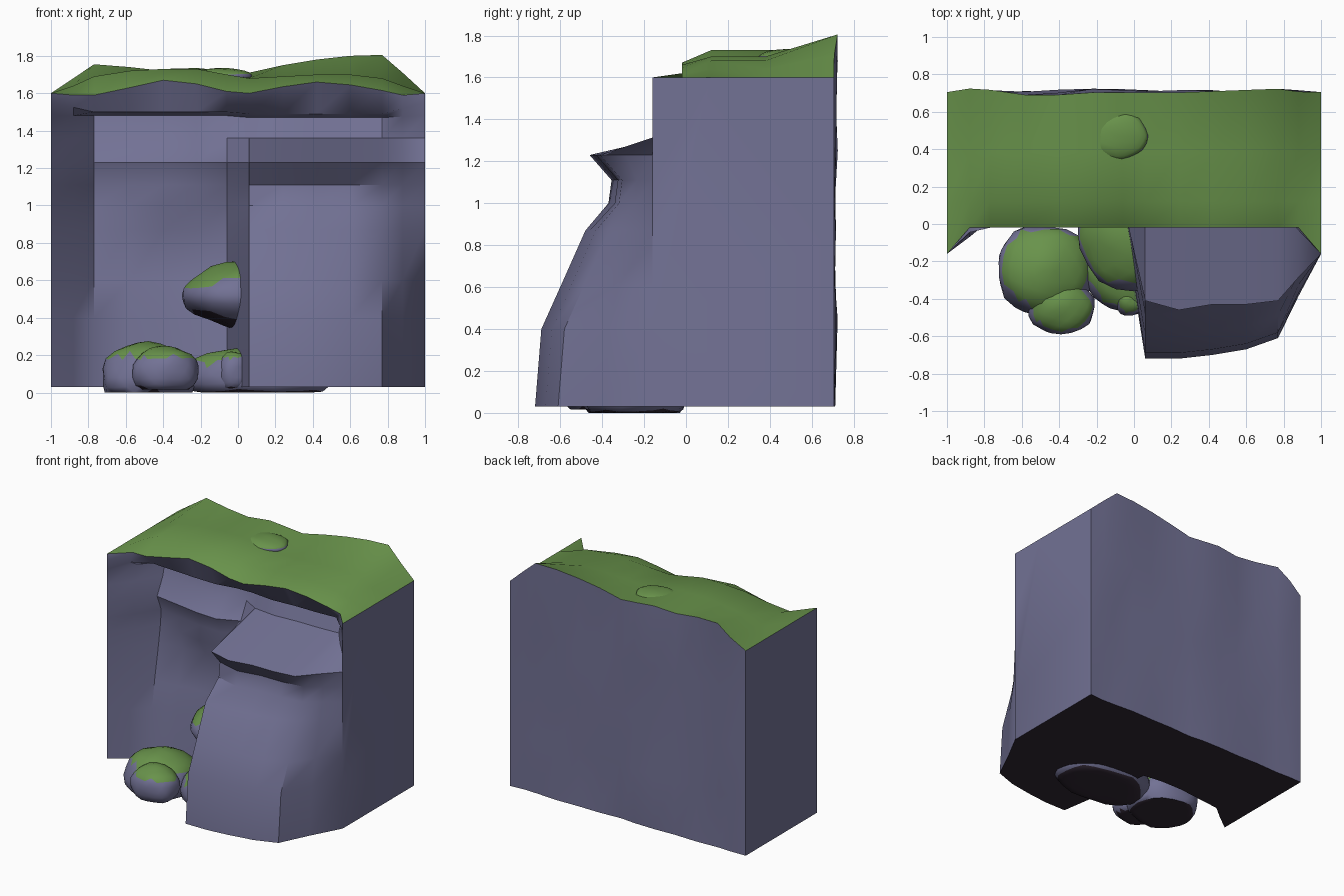
import bpy, bmesh, math
from mathutils import Vector, noise

if "Cube" in bpy.data.objects:
    bpy.data.objects.remove(bpy.data.objects["Cube"])


def material(name, rgb):
    m = bpy.data.materials.new(name)
    m.diffuse_color = (*rgb, 1)
    m.use_nodes = True
    m.node_tree.nodes["Principled BSDF"].inputs["Base Color"].default_value = m.diffuse_color
    return m


ROCK = material("rock", (0.17, 0.168, 0.30))
MOSS = material("moss", (0.14, 0.29, 0.07))
DARK = material("underside", (0.03, 0.02, 0.033))


def finish(bm, name, angle):
    bmesh.ops.recalc_face_normals(bm, faces=bm.faces[:])
    me = bpy.data.meshes.new(name)
    bm.to_mesh(me)
    bm.free()
    for m in (ROCK, MOSS, DARK):
        me.materials.append(m)
    ob = bpy.data.objects.new(name, me)
    bpy.context.collection.objects.link(ob)
    bpy.ops.object.select_all(action='DESELECT')
    ob.select_set(True)
    bpy.context.view_layer.objects.active = ob
    bpy.ops.object.shade_smooth_by_angle(angle=math.radians(angle))


# Front-face profiles (y, z) from the ground up to just under the grassy lip
RECESS = [(.02, .03), (.06, .4), (.09, .6), (.14, .87), (.16, 1.0), (.17, 1.11),
          (.12, 1.23), (.19, 1.36), (.22, 1.48), (.07, 1.5)]
BUTTRESS = [(-.72, .03), (-.69, .4), (-.60, .6), (-.48, .87), (-.37, 1.0), (-.355, 1.11),
            (-.46, 1.23), (.1, 1.36), (.14, 1.47), (.07, 1.49)]
EDGE = [(-.16, z) for z in (.03, .4, .6, .87, 1.0, 1.11, 1.23, 1.36, 1.48, 1.55)]

# x, profile, share of the side edge, y shift below and above,
# heights of the lip, the middle and the back of the top
COLUMNS = [
    (-1, RECESS, 1, 0, 0, 1.60, 1.60, 1.60),
    (-.88, RECESS, .5, 0, 0, 1.59, 1.64, 1.68),
    (-.77, RECESS, 0, 0, 0, 1.59, 1.69, 1.755),
    (-.58, RECESS, 0, .02, -.03, 1.63, 1.72, 1.74),
    (-.4, RECESS, 0, .04, -.06, 1.67, 1.73, 1.72),
    (-.22, RECESS, 0, .04, -.07, 1.65, 1.73, 1.735),
    (-.06, RECESS, 0, .02, .0, 1.61, 1.70, 1.72),
    (.06, BUTTRESS, 0, 0, .05, 1.60, 1.68, 1.71),
    (.24, BUTTRESS, 0, .0, .0, 1.635, 1.69, 1.75),
    (.42, BUTTRESS, 0, .02, .03, 1.66, 1.70, 1.78),
    (.6, BUTTRESS, 0, .05, .03, 1.645, 1.70, 1.80),
    (.77, BUTTRESS, 0, .11, .05, 1.615, 1.68, 1.805),
    (.88, BUTTRESS, .5, .11, .05, 1.59, 1.64, 1.71),
    (1, BUTTRESS, 1, 0, 0, 1.60, 1.60, 1.60),
]


def ring(x, prof, edge, low, high, lip, mid, back):
    pts = []
    for i, ((y, z), (ey, ez)) in enumerate(zip(prof, EDGE)):
        y += low if i < 4 else high if i < 7 else high * .4
        pts.append((x, y * (1 - edge) + ey * edge, z * (1 - edge) + ez * edge))
    pts.append((x, -.16 if edge == 1 else -.02, lip))
    pts += [(x, .12, mid), (x, .38, mid)]
    for z in (back, 1.25, .85, .45, .03):
        wobble = 0 if abs(x) == 1 else .035 * noise.noise((x * 3, z * 3, 2))
        pts.append((x, .705 + wobble, z))
    return pts


# Cliff: loft the column rings from left to right
bm = bmesh.new()
rings = [[bm.verts.new(p) for p in ring(*c)] for c in COLUMNS]
n = len(rings[0])
for a, b in zip(rings, rings[1:]):
    for i in range(n):
        j = (i + 1) % n
        f = bm.faces.new((a[i], a[j], b[j], b[i]))
        f.material_index = 1 if 10 <= i < 13 else 2 if i == n - 1 else 0
for r in (rings[0], rings[-1]):
    bm.faces.new(r)
bmesh.ops.triangulate(bm, faces=[f for f in bm.faces if len(f.verts) > 4])
finish(bm, "cliff", 38)


def boulder(name, centre, size, seed, floor=None, pinch=0, power=2.2):
    bm = bmesh.new()
    bmesh.ops.create_icosphere(bm, subdivisions=3, radius=1)
    for v in bm.verts:
        d = v.co.normalized()
        # slightly squared, lumpy stone
        r = sum(abs(c) ** power for c in d) ** (-1 / power)
        r *= 1 + .1 * noise.noise(d * 1.6 + Vector((seed, 0, 0)))
        p = d * r
        if pinch:
            p.z *= 1 - pinch * max(0, -p.x)
        v.co = Vector(p[k] * size[k] + centre[k] for k in range(3))
        if floor is not None:
            v.co.z = max(v.co.z, floor)
    bm.normal_update()
    for f in bm.faces:
        f.material_index = 1 if f.normal.z > .6 else 2 if f.normal.z < -.8 else 0
    finish(bm, name, 50)


# Fallen boulders, a stone wedged beside the buttress, a stone on the top
boulder("boulder_large", (-.48, -.25, .08), (.255, .24, .185), 1, 0)
boulder("boulder_front", (-.39, -.445, .11), (.175, .145, .135), 4, .015)
boulder("boulder_inner", (.11, -.24, .09), (.385, .25, .155), 7, 0)
boulder("boulder_small", (-.02, -.41, .11), (.085, .08, .11), 9, .02)
boulder("wedged_stone", (0, -.03, .52), (.31, .33, .185), 12, None, .2, 1.9)
boulder("top_stone", (-.09, .47, 1.69), (.16, .125, .045), 15)
